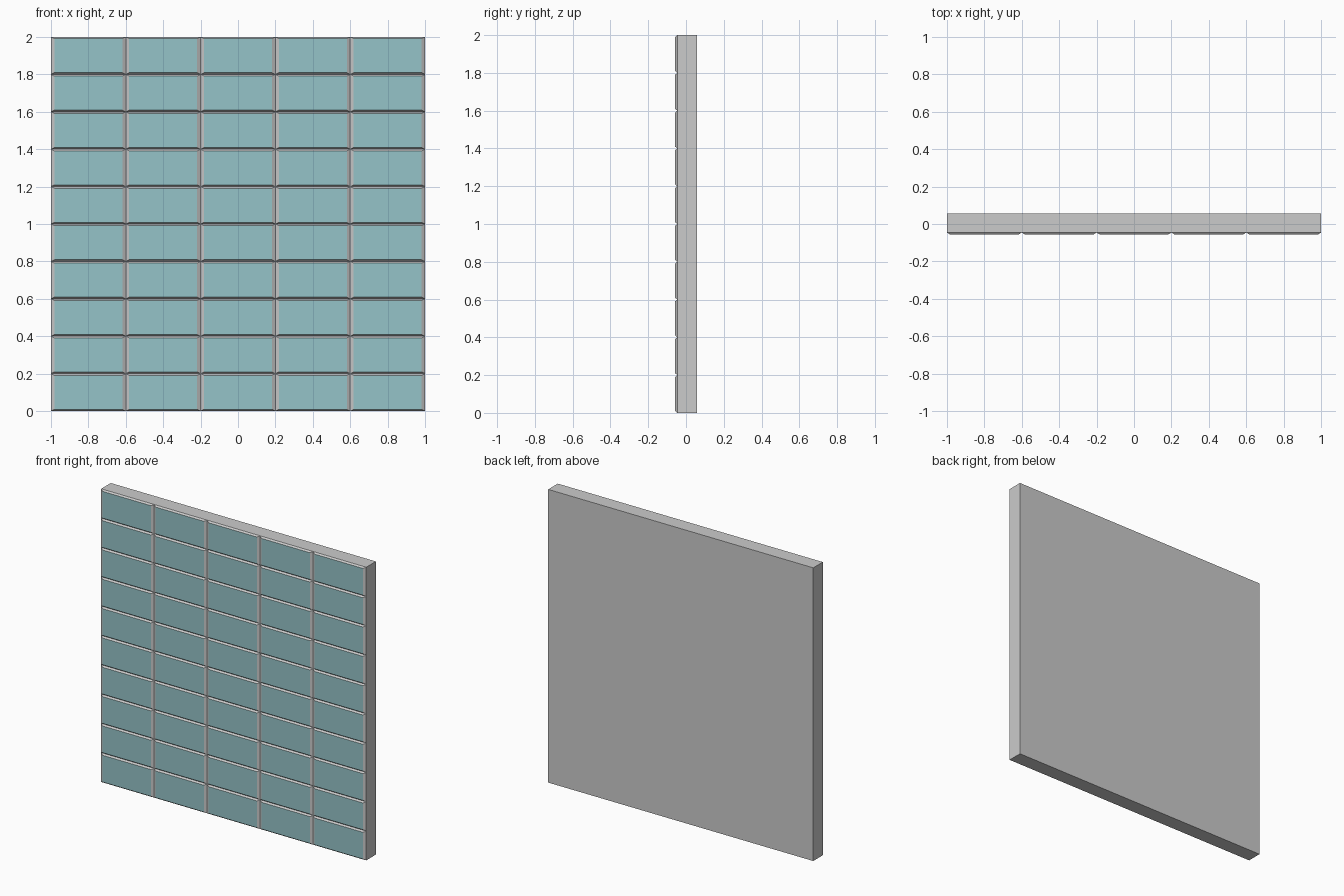
import bpy, bmesh

if "Cube" in bpy.data.objects:
    bpy.data.objects.remove(bpy.data.objects["Cube"])

COLS, ROWS = 5, 10
W, H = 2.0, 2.0
BACK, SEAM, FACE = 0.057, -0.046, -0.057   # y of back, groove bottom, tile face
INSET_X, INSET_Z = 0.018, 0.009            # bevel width around each tile

teal = bpy.data.materials.new("teal_tile")
teal.diffuse_color = (0.30, 0.55, 0.58, 1)
teal.use_nodes = True
teal.node_tree.nodes["Principled BSDF"].inputs["Base Color"].default_value = teal.diffuse_color

bm = bmesh.new()


def rect(x0, x1, z0, z1, y):
    return [bm.verts.new(p) for p in ((x0, y, z0), (x1, y, z0), (x1, y, z1), (x0, y, z1))]


# Bevelled tiles across the front
cw, ch = W / COLS, H / ROWS
for i in range(COLS):
    for j in range(ROWS):
        x, z = -W / 2 + i * cw, j * ch
        outer = rect(x, x + cw, z, z + ch, SEAM)
        inner = rect(x + INSET_X, x + cw - INSET_X, z + INSET_Z, z + ch - INSET_Z, FACE)
        bm.faces.new(inner).material_index = 1
        for k in range(4):
            n = (k + 1) % 4
            bm.faces.new((outer[k], outer[n], inner[n], inner[k]))
bmesh.ops.remove_doubles(bm, verts=bm.verts, dist=1e-4)

# Slab sides and back, pulled from the outline of the tiles
rim = [e for e in bm.edges if e.is_boundary]
geom = bmesh.ops.extrude_edge_only(bm, edges=rim)["geom"]
for v in geom:
    if isinstance(v, bmesh.types.BMVert):
        v.co.y = BACK
bmesh.ops.holes_fill(bm, edges=[e for e in bm.edges if e.is_boundary], sides=0)
bmesh.ops.recalc_face_normals(bm, faces=bm.faces)

mesh = bpy.data.meshes.new("tiled_wall")
bm.to_mesh(mesh)
bm.free()
mesh.materials.append(None)   # plain grey slab and grooves
mesh.materials.append(teal)
wall = bpy.data.objects.new("tiled_wall", mesh)
bpy.context.collection.objects.link(wall)
